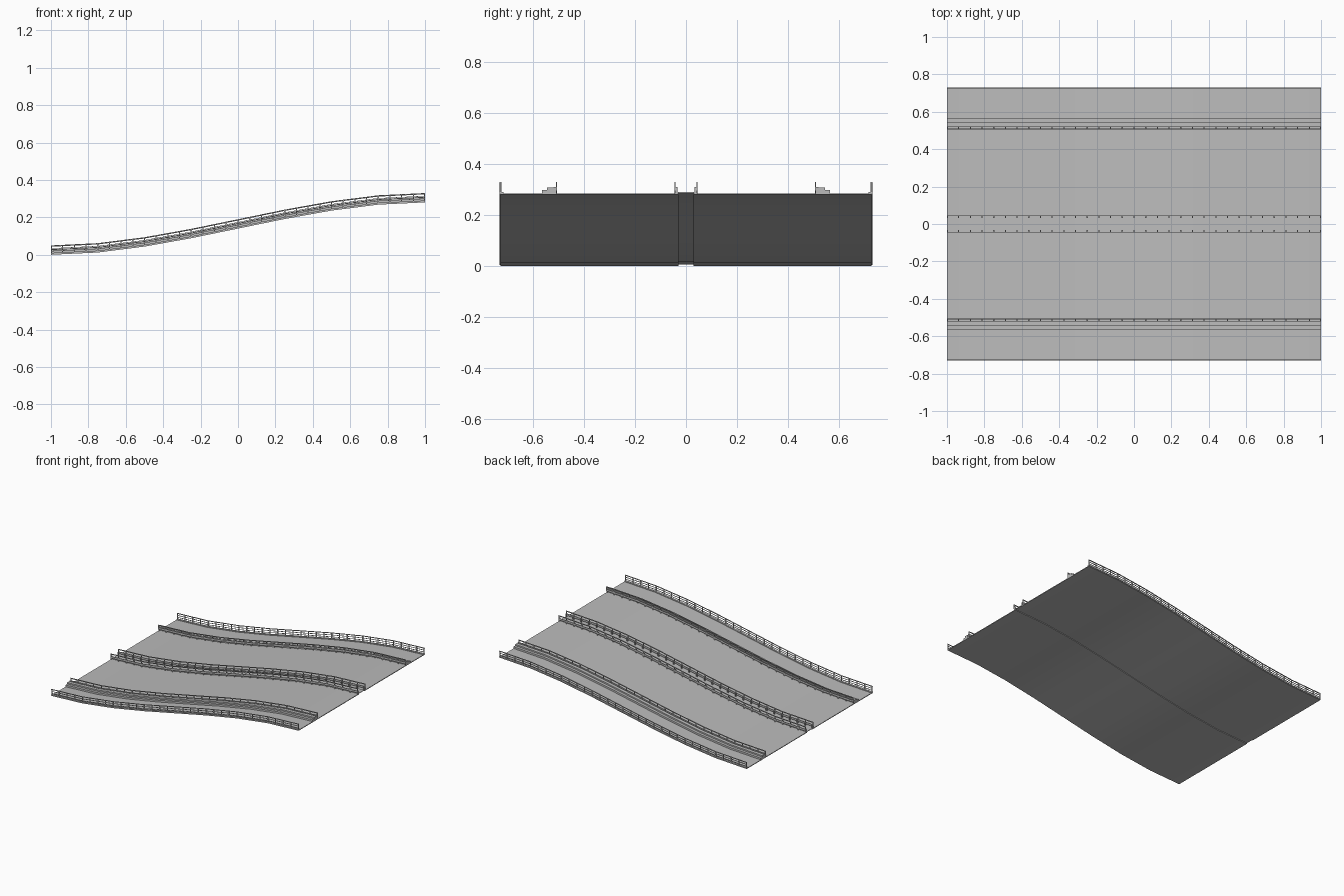
import bpy, bmesh, math
from mathutils import Vector

cube = bpy.data.objects.get("Cube")
if cube:
    bpy.data.objects.remove(cube, do_unlink=True)

RISE, SEGMENTS, BAYS = 0.28, 8, 32
STATIONS = [-1 + 2 * i / SEGMENTS for i in range(SEGMENTS + 1)]


def material(name, value):
    m = bpy.data.materials.new(name)
    m.use_nodes = True
    m.diffuse_color = (value, value, value, 1)
    m.node_tree.nodes["Principled BSDF"].inputs["Base Color"].default_value = (value, value, value, 1)
    return m


concrete = material("grey concrete", 0.5)


def ease(x):
    u = (x + 1) / 2
    return RISE * u * u * (3 - 2 * u)


def height(x):
    """Height of the ramp, straight between stations."""
    i = min(int((x + 1) / 2 * SEGMENTS), SEGMENTS - 1)
    a, b = STATIONS[i], STATIONS[i + 1]
    t = (x - a) / (b - a)
    return ease(a) * (1 - t) + ease(b) * t


def finish(name, bm, mat):
    bmesh.ops.recalc_face_normals(bm, faces=bm.faces)
    mesh = bpy.data.meshes.new(name)
    bm.to_mesh(mesh)
    bm.free()
    mesh.materials.append(mat)
    ob = bpy.data.objects.new(name, mesh)
    bpy.context.collection.objects.link(ob)
    bpy.ops.object.select_all(action='DESELECT')
    ob.select_set(True)
    bpy.context.view_layer.objects.active = ob
    bpy.ops.object.shade_smooth_by_angle(angle=math.radians(30))
    return ob


def add_sweep(bm, section, side):
    """Sweep a closed (y, z) section along the ramp."""
    rings = [[bm.verts.new((x, side * y, ease(x) + z)) for y, z in section] for x in STATIONS]
    n = len(section)
    for a, b in zip(rings, rings[1:]):
        for k in range(n):
            bm.faces.new((a[k], a[(k + 1) % n], b[(k + 1) % n], b[k]))
    bm.faces.new(rings[0])
    bm.faces.new(rings[-1])


def rect(y0, y1, z0, z1):
    return [(y0, z0), (y1, z0), (y1, z1), (y0, z1)]


def add_posts(bm, y0, y1, z0, z1, side, width=0.006):
    """Row of upright posts, one at each bay."""
    for i in range(BAYS + 1):
        x = max(-1 + width / 2, min(1 - width / 2, -1 + 2 * i / BAYS))
        verts = bmesh.ops.create_cube(bm, size=1)["verts"]
        for v in verts:
            v.co = Vector((x + v.co.x * width,
                           side * ((y0 + y1) / 2 + v.co.y * (y1 - y0)),
                           height(x) + (z0 + z1) / 2 + v.co.z * (z1 - z0)))


def sweep(name, sections, side, posts=()):
    bm = bmesh.new()
    for s in sections:
        add_sweep(bm, s, side)
    for p in posts:
        add_posts(bm, *p, side)
    return finish(name, bm, concrete)


# raised strip closing the gap between the carriageways
sweep("median_strip", [rect(-0.032, 0.032, 0.005, 0.009)], 1)

for label, side in (("left", -1), ("right", 1)):
    # carriageway and footway slab
    sweep(label + "_deck", [rect(0.03, 0.727, 0, 0.005)], side)
    # stepped kerb at the footway
    sweep(label + "_kerb", [[(0.52, 0.005), (0.565, 0.005), (0.565, 0.018),
                             (0.545, 0.018), (0.545, 0.028), (0.52, 0.028)]], side)
    # guard rails beside the road
    for part, y, d in (("median", 0.044, -1), ("kerb", 0.508, 1)):
        sweep(f"{label}_{part}_guard_rail",
              [rect(y - 0.002, y + 0.002, 0.016, 0.030), rect(y - 0.002, y + 0.002, 0.043, 0.049)],
              side, [sorted((y, y + d * 0.011)) + [0.005, 0.03],
                     (y - 0.002, y + 0.002, 0.03, 0.045)])
    # open railing on the outer edge
    sweep(label + "_railing",
          [rect(0.724, 0.73, 0.046, 0.05), rect(0.725, 0.729, 0.032, 0.035),
           rect(0.725, 0.729, 0.018, 0.021), rect(0.715, 0.73, 0.003, 0.010)],
          side, [(0.724, 0.729, 0.005, 0.047)])
